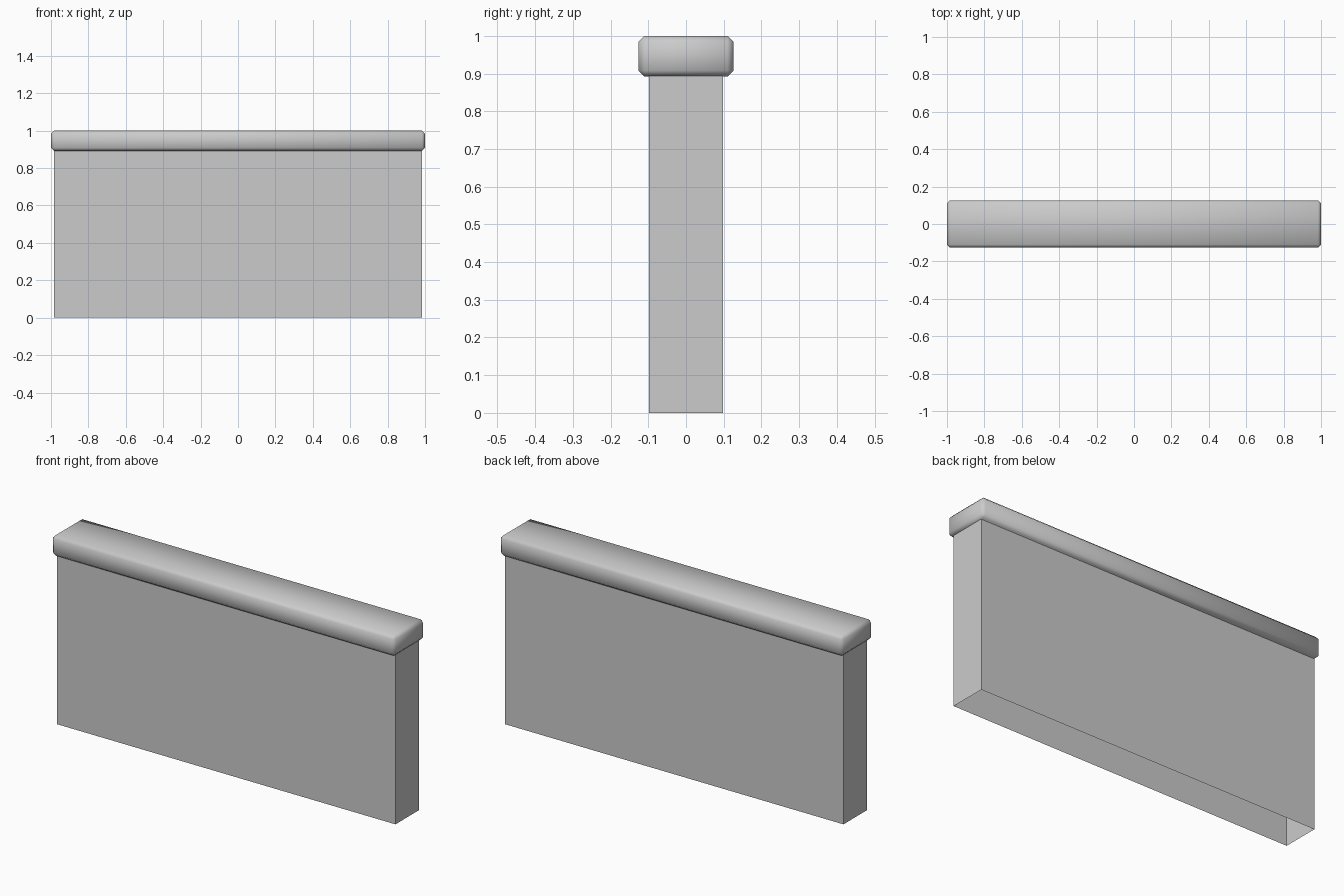
import bpy
import bmesh

cube = bpy.data.objects.get("Cube")
if cube:
    bpy.data.objects.remove(cube, do_unlink=True)

# Plain stone grey for the whole wall
grey = bpy.data.materials.new("stone_grey")
grey.use_nodes = True
colour = (0.6, 0.6, 0.6, 1)
grey.diffuse_color = colour
grey.node_tree.nodes["Principled BSDF"].inputs["Base Color"].default_value = colour


def box(name, size, bottom, open_bottom=False, bevel=0):
    """Box centred on x and y, standing at the given height."""
    bm = bmesh.new()
    bmesh.ops.create_cube(bm, size=1)
    for v in bm.verts:
        v.co.x *= size[0]
        v.co.y *= size[1]
        v.co.z = bottom + (v.co.z + 0.5) * size[2]
    bm.normal_update()
    if open_bottom:
        under = [f for f in bm.faces if f.normal.z < -0.5]
        bmesh.ops.delete(bm, geom=under, context="FACES_ONLY")
    if bevel:
        bmesh.ops.bevel(bm, geom=bm.edges[:], offset=bevel, segments=1,
                        profile=0.5, affect="EDGES")
        for f in bm.faces:
            f.smooth = True
    mesh = bpy.data.meshes.new(name)
    bm.to_mesh(mesh)
    bm.free()
    mesh.materials.append(grey)
    obj = bpy.data.objects.new(name, mesh)
    bpy.context.collection.objects.link(obj)
    return obj


# Hollow wall slab, open underneath
box("wall_body", (1.97, 0.195, 0.9), 0, open_bottom=True)

# Overhanging coping with softened edges
box("wall_coping", (2.0, 0.252, 0.108), 0.892, bevel=0.016)
